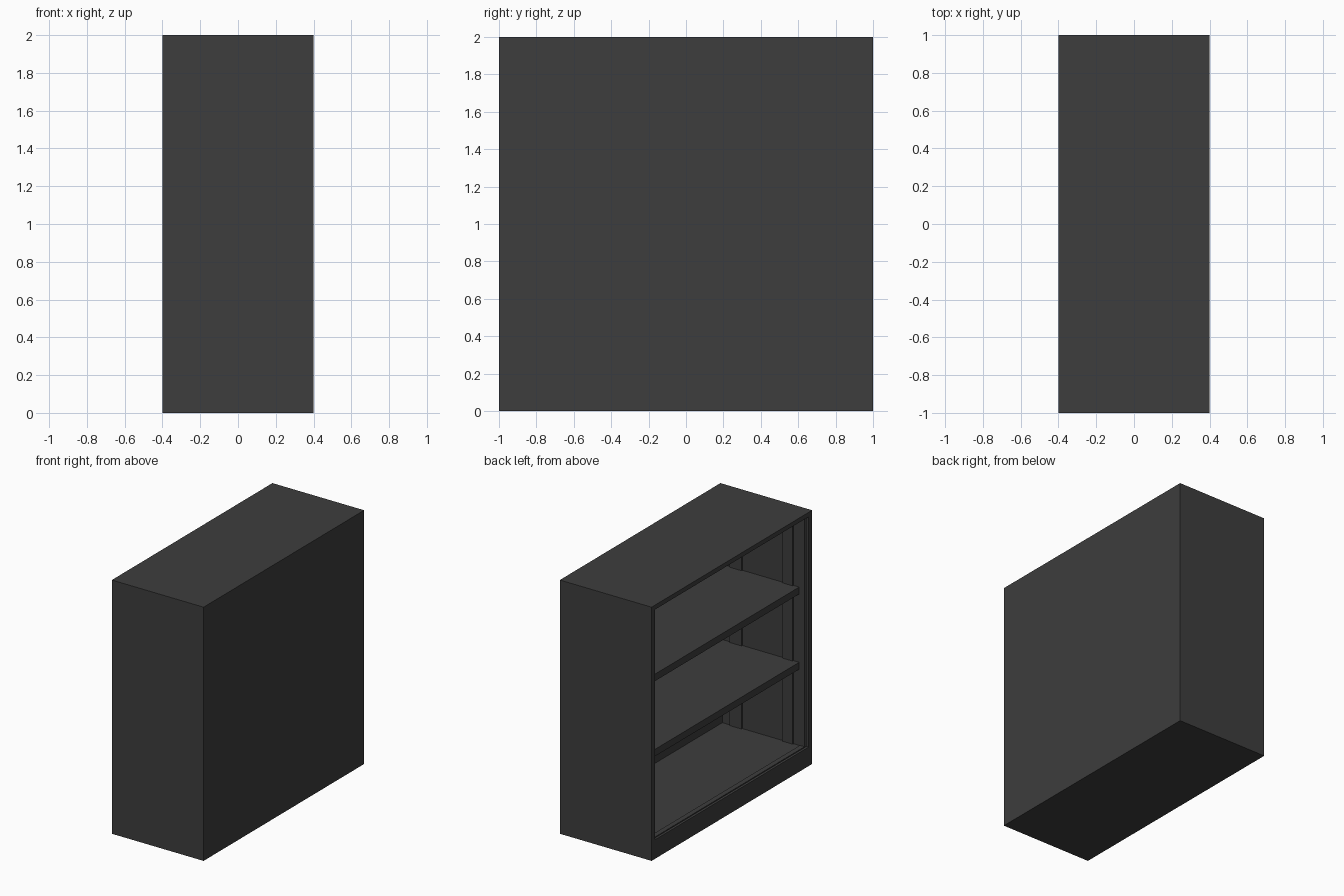
import bpy
import bmesh
from mathutils import Vector

cube = bpy.data.objects.get("Cube")
if cube:
    bpy.data.objects.remove(cube, do_unlink=True)

# Single dark painted-metal colour
metal = bpy.data.materials.new("charcoal metal")
metal.use_nodes = True
colour = (0.047, 0.047, 0.047, 1)
metal.diffuse_color = colour
metal.node_tree.nodes["Principled BSDF"].inputs["Base Color"].default_value = colour

# Overall half sizes, height, and inner limits
HX, HY, H = 0.4, 1.0, 2.0
WALL = 0.033
INNER_Y = HY - WALL
FLOOR_Z = 0.135
CEIL_Z = H - 0.022


def box(name, low, high):
    """Box between two opposite corners."""
    bm = bmesh.new()
    bmesh.ops.create_cube(bm, size=1)
    low, high = Vector(low), Vector(high)
    size, mid = high - low, (low + high) / 2
    for v in bm.verts:
        v.co = Vector(c * s for c, s in zip(v.co, size)) + mid
    mesh = bpy.data.meshes.new(name)
    bm.to_mesh(mesh)
    bm.free()
    mesh.materials.append(metal)
    obj = bpy.data.objects.new(name, mesh)
    bpy.context.collection.objects.link(obj)
    return obj


def side_pair(name, x0, x1, y0, y1, z0, z1):
    """Matching parts at both ends of the cabinet."""
    box(name + "_back", (x0, y0, z0), (x1, y1, z1))
    box(name + "_front", (x0, -y1, z0), (x1, -y0, z1))


# Outer shell, open towards -x
box("base", (-HX, -HY, 0), (HX, HY, FLOOR_Z))
box("top_panel", (-HX, -HY, CEIL_Z), (HX, HY, H))
box("closed_side_panel", (HX - 0.04, -INNER_Y, FLOOR_Z), (HX, INNER_Y, CEIL_Z))
side_pair("end_wall", -HX, HX, INNER_Y, HY, FLOOR_Z, CEIL_Z)

# Thin lip framing the opening
side_pair("opening_jamb", -HX, -HX + 0.02, 0.955, INNER_Y, FLOOR_Z, CEIL_Z)
box("opening_sill", (-HX, -0.955, FLOOR_Z), (-HX + 0.02, 0.955, 0.15))
box("opening_header", (-HX, -0.955, 1.965), (-HX + 0.02, 0.955, CEIL_Z))

# Door track just inside the lip
side_pair("track_upright", -HX + 0.04, -HX + 0.08, 0.961, INNER_Y, FLOOR_Z, CEIL_Z)
box("track_floor", (-HX + 0.04, -0.961, FLOOR_Z), (-HX + 0.08, 0.961, FLOOR_Z + 0.005))

# Shelf support strips on the end walls
for label, start, end in (("near", 0.14, 0.23), ("far", 0.585, 0.69)):
    side_pair("support_strip_" + label, -HX + start, -HX + end,
              0.957, INNER_Y, FLOOR_Z, CEIL_Z)

# Two shelves
for label, z in (("lower", 0.79), ("upper", 1.383)):
    box("shelf_" + label, (-HX + 0.09, -INNER_Y, z - 0.055), (HX - 0.04, INNER_Y, z))
